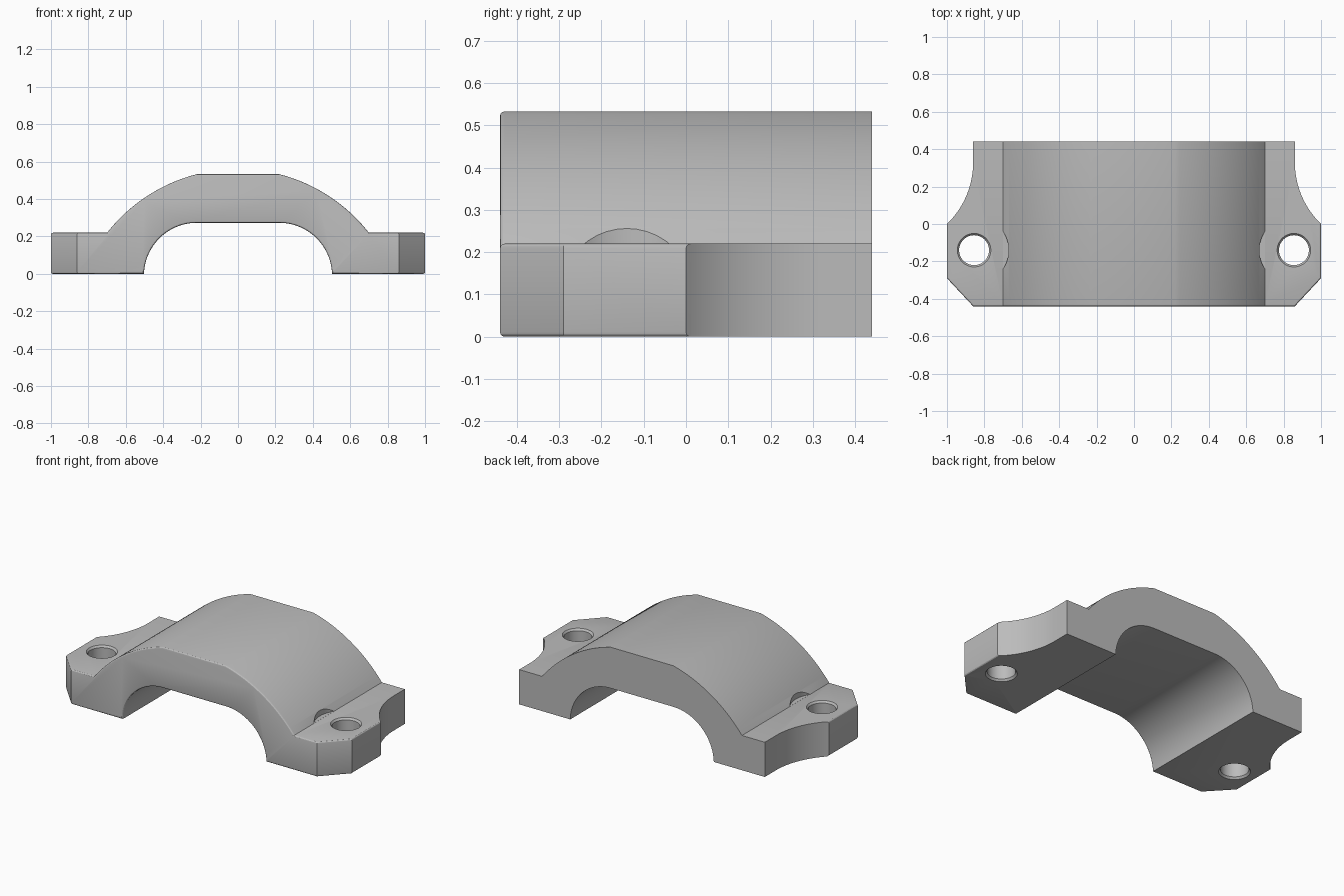
import bpy, bmesh, math
from mathutils import Vector, Matrix

if "Cube" in bpy.data.objects:
    bpy.data.objects.remove(bpy.data.objects["Cube"])


def arc(cx, cy, r, a0, a1, n):
    return [(cx + r * math.cos(a0 + (a1 - a0) * i / n),
             cy + r * math.sin(a0 + (a1 - a0) * i / n)) for i in range(n + 1)]


def mirrored(half):
    """Close a right-hand outline with its reflection in x."""
    return half + [(-x, y) for x, y in reversed(half)]


def add_object(name, bm):
    bmesh.ops.recalc_face_normals(bm, faces=bm.faces)
    mesh = bpy.data.meshes.new(name)
    bm.to_mesh(mesh)
    bm.free()
    ob = bpy.data.objects.new(name, mesh)
    bpy.context.collection.objects.link(ob)
    return ob


def prism(name, outline, to3d, depth):
    bm = bmesh.new()
    face = bm.faces.new([bm.verts.new(to3d(a, b)) for a, b in outline])
    ext = bmesh.ops.extrude_face_region(bm, geom=[face])["geom"]
    bmesh.ops.translate(bm, vec=depth, verts=[v for v in ext if isinstance(v, bmesh.types.BMVert)])
    return add_object(name, bm)


def apply_boolean(ob, cutter, operation):
    mod = ob.modifiers.new("cut", 'BOOLEAN')
    mod.operation, mod.object, mod.solver = operation, cutter, 'EXACT'
    bpy.context.view_layer.update()
    dg = bpy.context.evaluated_depsgraph_get()
    mesh = bpy.data.meshes.new_from_object(ob.evaluated_get(dg))
    ob.modifiers.clear()
    ob.data = mesh
    bpy.data.objects.remove(cutter)


FLANGE, BACK = 0.22, 0.44

# Arched front profile, extruded front to back (sides trimmed below)
R, CZ = 0.8894, -0.329
a_low = math.atan2(FLANGE - CZ, 0.70)
a_top = math.atan2(0.533 - CZ, 0.22)
outer = [(1.1, 0), (1.1, FLANGE)] + arc(0, CZ, R, a_low, a_top, 24)
a_in = math.asin(0.01 / 0.283)
inner = arc(0.22, -0.01, 0.283, math.pi / 2, a_in, 24)
right = list(reversed(inner))
outline = outer + [(-x, z) for x, z in reversed(outer)]
outline += [(-x, z) for x, z in right] + inner
cap = prism("bearing_cap", outline, lambda x, z: (x, -0.6, z), Vector((0, 1.2, 0)))

# Plan outline: chamfered front corners, concave rear flanks
cx, cy, cr = 1.319, 0.33, 0.459
a_end = math.pi + math.asin(cy / cr)
flank = arc(cx, cy, cr, a_end, math.pi, 20)
flank[0] = (1.0, 0.0)
plan = [(0.86, -BACK), (1.0, -0.29)] + flank + [(0.86, BACK)]
trim = prism("plan_trim", mirrored(plan), lambda x, y: (x, y, -0.2), Vector((0, 0, 1)))
apply_boolean(cap, trim, 'INTERSECT')

# Small rounding on the front edges and the flange rims
bm = bmesh.new()
bm.from_mesh(cap.data)
bmesh.ops.remove_doubles(bm, verts=bm.verts, dist=1e-5)
bm.normal_update()
edges = []
for e in bm.edges:
    if len(e.link_faces) != 2 or e.calc_face_angle(0) < 0.3:
        continue
    a, b = (v.co for v in e.verts)
    front = max(a.y, b.y) < -BACK + 0.001 and abs(a.x - b.x) > 0.001
    n = [f.normal for f in e.link_faces]
    rim = (max(a.y, b.y) < 0.001 and min(abs(a.x), abs(b.x)) > 0.85
           and abs(a.z - b.z) < 0.001 and max(abs(k.z) for k in n) > 0.9)
    if front or rim:
        edges.append(e)
bmesh.ops.bevel(bm, geom=edges, offset=0.011, offset_type='OFFSET', segments=3,
                profile=0.5, affect='EDGES', clamp_overlap=True)
bm.to_mesh(cap.data)
bm.free()

# Bolt holes with chamfered rims, and the round spot face cut into the arch
spot = [(0, -0.05), (0.09, -0.05), (0.09, 0), (0.08, 0.012), (0.08, FLANGE - 0.012),
        (0.09, FLANGE + 0.0003), (0.185, FLANGE + 0.0003), (0.185, 0.6), (0, 0.6)]
for side in (-1, 1):
    bm = bmesh.new()
    vs = [bm.verts.new((r, 0, z)) for r, z in spot]
    es = [bm.edges.new(p) for p in zip(vs, vs[1:])]
    bmesh.ops.spin(bm, geom=vs + es, cent=(0, 0, 0), axis=(0, 0, 1),
                   angle=math.tau, steps=48, use_duplicate=False)
    bmesh.ops.remove_doubles(bm, verts=bm.verts, dist=1e-5)
    bmesh.ops.transform(bm, matrix=Matrix.Translation((side * 0.855, -0.14, 0)), verts=bm.verts)
    apply_boolean(cap, add_object("bolt_hole_cutter", bm), 'DIFFERENCE')

# One plain metal colour, smooth curves with sharp edges
metal = bpy.data.materials.new("grey metal")
metal.diffuse_color = (0.5, 0.5, 0.5, 1)
metal.use_nodes = True
metal.node_tree.nodes["Principled BSDF"].inputs["Base Color"].default_value = metal.diffuse_color
cap.data.materials.clear()
cap.data.materials.append(metal)
for f in cap.data.polygons:
    f.material_index = 0
bpy.context.view_layer.objects.active = cap
cap.select_set(True)
bpy.ops.object.shade_smooth_by_angle(angle=math.radians(25))
